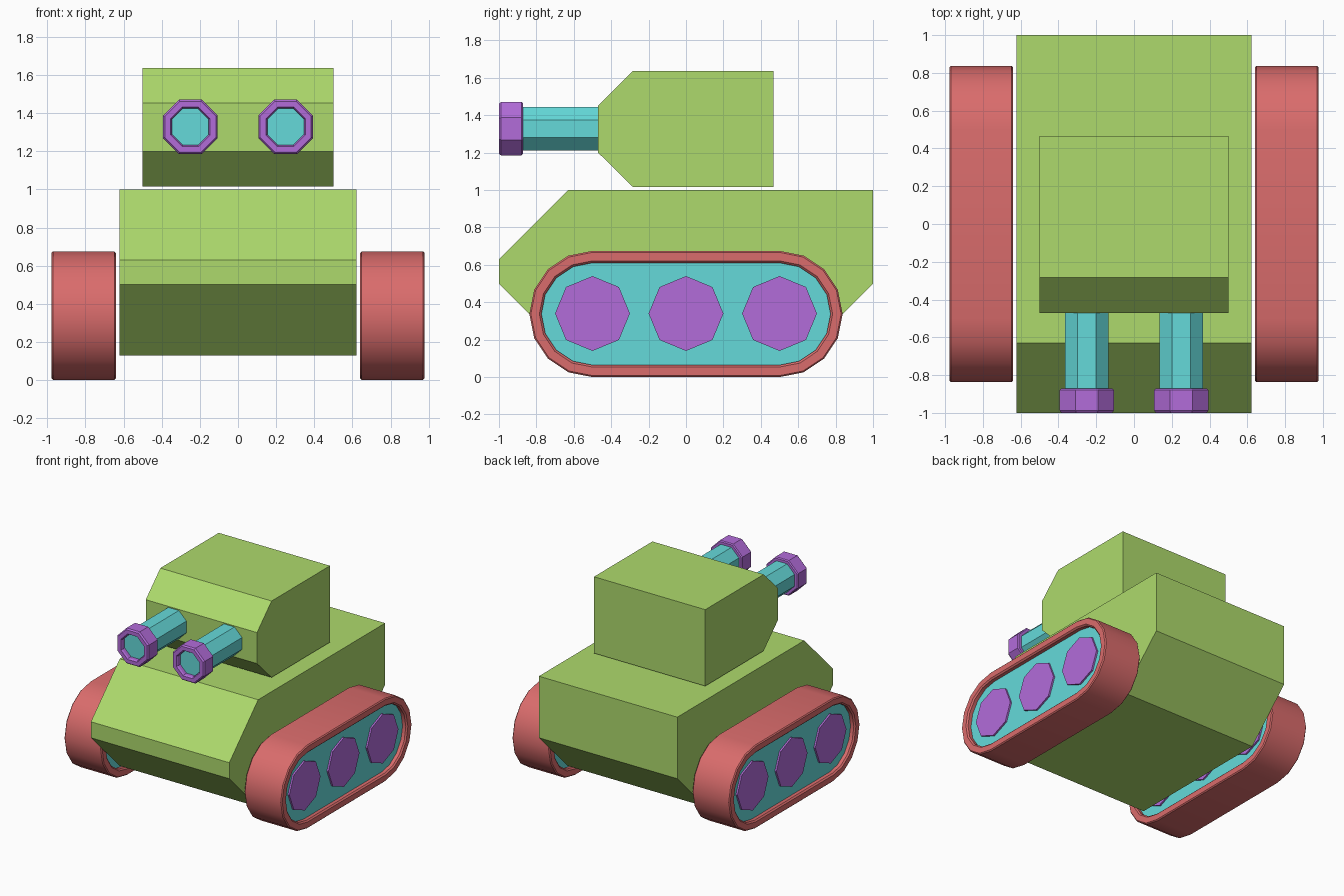
import bpy, bmesh
from math import sin, cos, pi, radians

if "Cube" in bpy.data.objects:
    bpy.data.objects.remove(bpy.data.objects["Cube"])


def material(name, rgb):
    m = bpy.data.materials.new(name)
    m.diffuse_color = (*rgb, 1)
    m.use_nodes = True
    m.node_tree.nodes["Principled BSDF"].inputs["Base Color"].default_value = m.diffuse_color
    return m


GREEN = material("armour_green", (0.42, 0.70, 0.15))
RED = material("track_red", (0.70, 0.15, 0.15))
CYAN = material("metal_cyan", (0.13, 0.70, 0.70))
PURPLE = material("trim_purple", (0.45, 0.15, 0.70))


def loft(name, loops, mat, ring=False, mirror=False, smooth=False):
    """Bridge equal-length loops; ring joins last to first, otherwise ends are capped."""
    bm = bmesh.new()
    rows = [[bm.verts.new(p) for p in loop] for loop in loops]
    n = len(rows[0])
    pairs = list(zip(rows, rows[1:]))
    if ring:
        pairs.append((rows[-1], rows[0]))
    else:
        bm.faces.new(rows[0])
        bm.faces.new(rows[-1])
    for a, b in pairs:
        for i in range(n):
            j = (i + 1) % n
            bm.faces.new((a[i], a[j], b[j], b[i]))
    bmesh.ops.recalc_face_normals(bm, faces=bm.faces[:])
    me = bpy.data.meshes.new(name)
    bm.to_mesh(me)
    bm.free()
    me.materials.append(mat)
    ob = bpy.data.objects.new(name, me)
    bpy.context.collection.objects.link(ob)
    if mirror:
        ob.modifiers.new("mirror", "MIRROR")
    if smooth:
        bpy.ops.object.select_all(action="DESELECT")
        ob.select_set(True)
        bpy.context.view_layer.objects.active = ob
        bpy.ops.object.shade_smooth_by_angle(angle=radians(30))
    return ob


def slab(name, profile, half):
    """Side profile (y, z) extruded across the full width."""
    return loft(name, [[(x, y, z) for y, z in profile] for x in (-half, half)], GREEN)


def stadium(r, x, cy=0.5, cz=0.3375, seg=8):
    """Track outline: two half circles joined by straight runs."""
    pts = []
    for side in (1, -1):
        for i in range(seg + 1):
            a = -pi / 2 + pi * i / seg
            pts.append((x, side * (cy + r * cos(a)), cz + side * r * sin(a)))
    return pts


def octagon_y(r, y, cx=0.25, cz=1.328):
    """Octagon facing y, with flats at the top and sides."""
    return [(cx + r * cos(pi / 8 + i * pi / 4), y, cz + r * sin(pi / 8 + i * pi / 4))
            for i in range(8)]


def octagon_x(r, x, cy, cz=0.34):
    """Octagon facing x, with corners at the top and sides."""
    return [(x, cy + r * cos(i * pi / 4), cz + r * sin(i * pi / 4)) for i in range(8)]


# Hull and turret
slab("hull", [(-1, 0.5), (-1, 0.63), (-0.63, 1), (1, 1), (1, 0.5),
              (0.63, 0.13), (-0.63, 0.13)], 0.622)
slab("turret", [(-0.47, 1.2), (-0.47, 1.452), (-0.283, 1.637), (0.467, 1.637),
                (0.467, 1.016), (-0.283, 1.016)], 0.5)

# Twin barrels with hollow muzzle rings
loft("barrels", [octagon_y(0.125, -0.46), octagon_y(0.125, -0.96)], CYAN, mirror=True)
muzzle = [(0.147, -0.872), (0.155, -0.88), (0.155, -0.988), (0.145, -1),
          (0.112, -1), (0.104, -0.988), (0.104, -0.872)]
loft("muzzles", [octagon_y(r, y) for r, y in muzzle], PURPLE, ring=True, mirror=True)

# Track belts, rims slightly chamfered
belt = [(0.3295, 0.641), (0.3375, 0.649), (0.3375, 0.97), (0.3295, 0.978),
        (0.284, 0.978), (0.273, 0.967), (0.273, 0.652), (0.284, 0.641)]
loft("track_belts", [stadium(r, x) for r, x in belt], RED, ring=True,
     mirror=True, smooth=True)

# Recessed side panels and road wheels
loft("track_panels", [stadium(0.276, x) for x in (0.68, 0.938)], CYAN, mirror=True)
for label, y in (("front", -0.5), ("middle", 0), ("rear", 0.5)):
    loft(label + "_wheels", [octagon_x(0.2, x, y) for x in (0.667, 0.952)],
         PURPLE, mirror=True)
